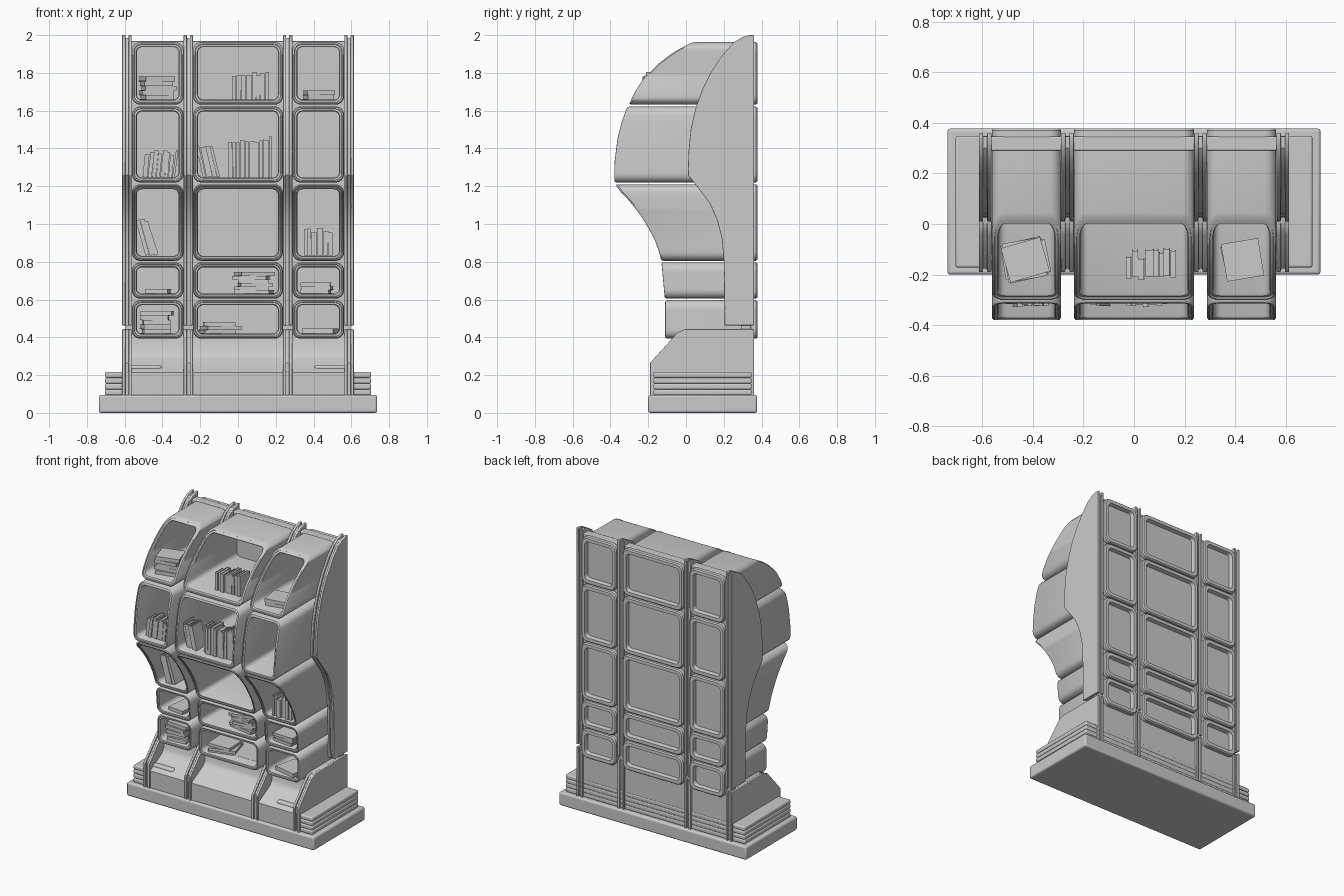
import bpy, bmesh, math, random
from mathutils import Matrix, Vector

if "Cube" in bpy.data.objects:
    bpy.data.objects.remove(bpy.data.objects["Cube"])

random.seed(4)


def finish(bm, name, bevel=0.0, smooth=True):
    bmesh.ops.recalc_face_normals(bm, faces=bm.faces)
    me = bpy.data.meshes.new(name)
    bm.to_mesh(me)
    bm.free()
    ob = bpy.data.objects.new(name, me)
    bpy.context.collection.objects.link(ob)
    if bevel:
        m = ob.modifiers.new("bevel", 'BEVEL')
        m.width, m.segments, m.limit_method = bevel, 3, 'ANGLE'
    if smooth:
        bpy.ops.object.select_all(action='DESELECT')
        ob.select_set(True)
        bpy.context.view_layer.objects.active = ob
        bpy.ops.object.shade_smooth_by_angle(angle=math.radians(35))
    return ob


def add_box(bm, lo, hi, mat=Matrix()):
    lo, hi = Vector(lo), Vector(hi)
    m = mat @ Matrix.Translation((lo + hi) / 2) @ Matrix.Diagonal((*(hi - lo), 1))
    bmesh.ops.create_cube(bm, size=1, matrix=m)


def block(name, lo, hi, bevel=0.0):
    bm = bmesh.new()
    add_box(bm, lo, hi)
    return finish(bm, name, bevel)


def add_prism(bm, prof, x0, x1):
    """Side profile of (y, z) points extruded along x."""
    face = bm.faces.new([bm.verts.new((x0, y, z)) for y, z in prof])
    r = bmesh.ops.extrude_face_region(bm, geom=[face])
    vs = [g for g in r['geom'] if isinstance(g, bmesh.types.BMVert)]
    bmesh.ops.translate(bm, verts=vs, vec=(x1 - x0, 0, 0))


# plinth: base slab and four rounded layers
block("base_slab", (-.737, -.2, 0), (.737, .377, .095), .012)
for i in range(4):
    z = .093 + i * .031
    block("plinth_layer", (-.705, -.172, z), (.705, .348, z + .031), .009)

# back board
block("back_board", (-.595, .29, .09), (.595, .345, 1.968), .006)

# lower panels between the ribs, and the small slabs on their ledge
PANEL = [(-.18, .09), (-.18, .215), (-.165, .228), (-.05, .29), (-.03, .32),
         (-.03, .42), (.3, .42), (.3, .09)]
COLS = [(-.562, -.288), (-.238, .238), (.288, .562)]
for x0, x1 in COLS:
    bm = bmesh.new()
    add_prism(bm, PANEL, x0 - .02, x1 + .02)
    finish(bm, "lower_panel")
for s in (-1, 1):
    xa, xb = sorted((s * .405, s * .575))
    block("ledge_slab", (xa, -.15, .2), (xb, -.06, .252), .012)

# ribs: two plates with a recessed core, in an upper and a lower piece
UPPER = [(.36, .463), (.205, .463), (.2, .8), (.19, .92), (.165, 1.02), (.125, 1.11),
         (.065, 1.19), (.01, 1.26), (.013, 1.38), (.025, 1.5), (.05, 1.61), (.085, 1.71),
         (.13, 1.8), (.19, 1.89), (.25, 1.96), (.3, 1.99), (.335, 2.0), (.36, 2.0)]
LOWER = [(.36, .09), (-.19, .09), (-.19, .265), (-.045, .425), (-.005, .443), (.36, .443)]
for xc in (-.588, -.263, .263, .588):
    for name, prof in (("upper_rib", UPPER), ("lower_rib", LOWER)):
        bm = bmesh.new()
        for s in (-1, 1):
            add_prism(bm, prof, xc + s * .008, xc + s * .025)
        finish(bm, name, .004)
        bm = bmesh.new()
        core = [(y + .015 if y < .3 else min(y, .345), min(z, 1.985)) for y, z in prof]
        core = [p for i, p in enumerate(core) if p not in core[:i]]
        add_prism(bm, core, xc - .01, xc + .01)
        finish(bm, name + "_core")

# shelf boxes: (z, y) front curve of each row, bottom to top
ROWS = [
    [(.393, -.11), (.597, -.11)],
    [(.605, -.112), (.797, -.13)],
    [(.805, -.13), (.86, -.145), (.92, -.167), (.99, -.205), (1.05, -.243),
     (1.12, -.298), (1.17, -.345), (1.21, -.375)],
    [(1.22, -.38), (1.33, -.378), (1.45, -.363), (1.54, -.341), (1.622, -.31)],
    [(1.632, -.302), (1.7, -.27), (1.77, -.225), (1.85, -.145), (1.91, -.065), (1.963, .035)],
]


def curve(row, z):
    z = max(row[0][0], min(row[-1][0], z))
    for (za, ya), (zb, yb) in zip(row, row[1:]):
        if z <= zb:
            return ya + (yb - ya) * (z - za) / (zb - za)


def loop(x0, x1, z0, z1, inset, r=.045, seg=6, sub=10):
    x0, x1, z0, z1 = x0 + inset, x1 - inset, z0 + inset, z1 - inset
    r = max(r - inset * .6, .015)
    pts = []
    for k, (cx, cz) in enumerate([(x1 - r, z1 - r), (x0 + r, z1 - r), (x0 + r, z0 + r), (x1 - r, z0 + r)]):
        for i in range(seg + 1):
            a = math.pi / 2 * (k + i / seg)
            pts.append((cx + r * math.cos(a), cz + r * math.sin(a)))
        if k in (1, 3):  # subdivide the upright sides so they follow the curve
            x = x0 if k == 1 else x1
            a, b = (z1 - r, z0 + r) if k == 1 else (z0 + r, z1 - r)
            pts += [(x, a + (b - a) * i / sub) for i in range(1, sub)]
    return pts


# (inset, y, follows the front curve)
RINGS = [(.036, .35, 0), (.03, .378, 0), (.007, .378, 0), (0, .37, 0), (0, .01, 1), (.005, .001, 1),
         (.011, 0, 1), (.013, .007, 1), (.022, .008, 1), (.026, .016, 1), (.026, .295, 0)]
for row in ROWS:
    for x0, x1 in COLS:
        bm = bmesh.new()
        rings = []
        for inset, y, follow in RINGS:
            rings.append([bm.verts.new((x, y + (curve(row, z) if follow else 0), z))
                          for x, z in loop(x0, x1, row[0][0], row[-1][0], inset)])
        n = len(rings[0])
        for a, b in zip(rings, rings[1:]):
            for i in range(n):
                j = (i + 1) % n
                bm.faces.new((a[i], a[j], b[j], b[i]))
        bm.faces.new(rings[0])
        bm.faces.new(rings[-1])
        finish(bm, "shelf_box")


# books: two covers, a spine and a page block; local x = thickness, y = depth, z = height
def add_book(bm, t, d, h, mat):
    c = .003
    add_box(bm, (0, 0, 0), (c, d, h), mat)
    add_box(bm, (t - c, 0, 0), (t, d, h), mat)
    add_box(bm, (0, -c, 0), (t, c, h), mat)
    add_box(bm, (c, c, .004), (t - c, d - .005, h - .004), mat)


# upright groups: x start, x end, floor z, front y, height, lean of the group
for xa, xb, z, y, h, lean in [
        (-.03, .17, 1.658, -.22, .15, 0), (-.505, -.335, 1.246, -.325, .145, 6),
        (-.185, -.095, 1.246, -.325, .19, -12), (-.05, .18, 1.246, -.325, .22, 0),
        (-.49, -.42, .832, -.12, .2, -16), (.35, .5, .832, -.12, .15, 0)]:
    bm = bmesh.new()
    x = xa
    while x < xb - .012:
        t = min(random.uniform(.016, .032), xb - x)
        a = math.radians(lean + random.uniform(-1, 1) * (2 if lean else .5))
        m = Matrix.Translation((x, y + random.uniform(0, .02), z + (t * math.sin(a) if a > 0 else 0))) \
            @ Matrix.Rotation(a, 4, 'Y')
        add_book(bm, t, random.uniform(.08, .11), h * random.uniform(.82, 1), m)
        x += t + .002
    finish(bm, "upright_books", smooth=False)

# flat stacks: centre x, centre y, floor z, count, top z, length
for xc, yc, z, n, top, w in [
        (-.43, -.14, 1.658, 5, 1.78, .18), (.42, -.14, 1.658, 2, 1.708, .16),
        (-.415, 0, .631, 1, .655, .14), (.08, 0, .631, 6, .745, .19), (.41, 0, .631, 3, .69, .16),
        (-.43, 0, .42, 5, .54, .165), (-.1, 0, .42, 3, .48, .19), (.43, 0, .42, 1, .448, .17)]:
    bm = bmesh.new()
    t = (top - z) / n
    for i in range(n):
        h, d = w * random.uniform(.85, 1), .15 * random.uniform(.85, 1.15)
        m = Matrix.Translation((xc + random.uniform(-.012, .012), yc, z + i * t)) \
            @ Matrix.Rotation(random.uniform(-.3, .3), 4, 'Z') \
            @ Matrix.Translation((-h / 2, -d / 2, t)) @ Matrix.Rotation(math.pi / 2, 4, 'Y')
        add_book(bm, t, d, h, m)
    finish(bm, "book_stack", smooth=False)
